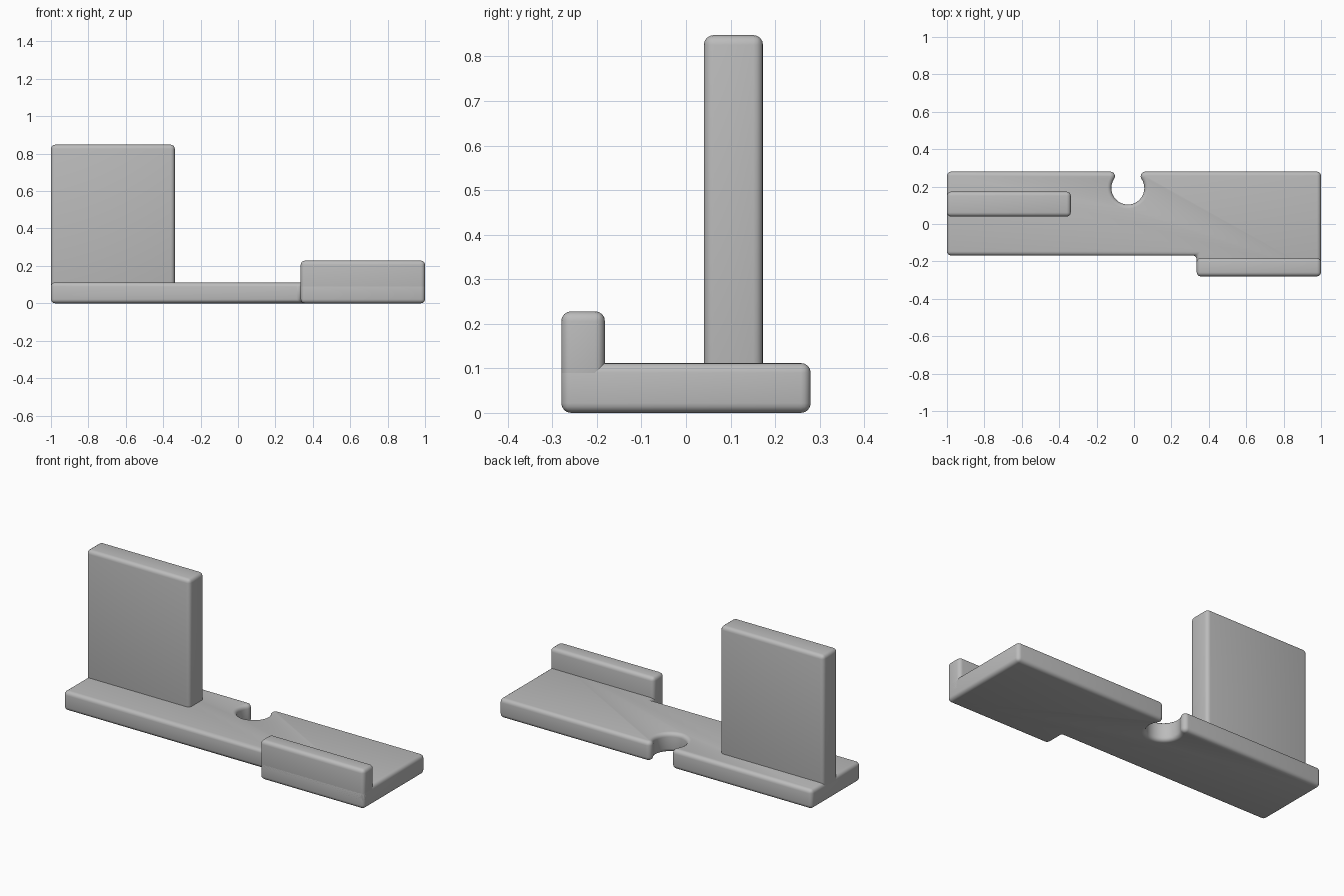
import bpy
import bmesh
from math import radians, sin, cos, sqrt, atan2, degrees

cube = bpy.data.objects.get("Cube")
if cube:
    bpy.data.objects.remove(cube, do_unlink=True)

grey = bpy.data.materials.new("plain_grey")
grey.use_nodes = True
colour = (0.5, 0.5, 0.5, 1)
grey.diffuse_color = colour
grey.node_tree.nodes["Principled BSDF"].inputs["Base Color"].default_value = colour


def arc(cx, cy, r, start, end, steps):
    """Points along an arc, angles in degrees."""
    angles = [radians(start + (end - start) * i / steps) for i in range(steps + 1)]
    return [(cx + r * cos(a), cy + r * sin(a)) for a in angles]


def slab(name, outline, z0, z1, radius=0.022):
    """Extrude a plan outline upward and round all of its sharp edges."""
    bm = bmesh.new()
    face = bm.faces.new([bm.verts.new((x, y, z0)) for x, y in outline])
    top = bmesh.ops.extrude_face_region(bm, geom=[face])
    verts = [v for v in top["geom"] if isinstance(v, bmesh.types.BMVert)]
    bmesh.ops.translate(bm, verts=verts, vec=(0, 0, z1 - z0))
    bmesh.ops.recalc_face_normals(bm, faces=bm.faces)
    mesh = bpy.data.meshes.new(name)
    bm.to_mesh(mesh)
    bm.free()
    mesh.materials.append(grey)
    obj = bpy.data.objects.new(name, mesh)
    bpy.context.collection.objects.link(obj)

    bevel = obj.modifiers.new("rounded_edges", 'BEVEL')
    bevel.width = radius
    bevel.segments = 4
    bevel.limit_method = 'ANGLE'
    bevel.angle_limit = radians(40)
    bevel.use_clamp_overlap = False

    bpy.ops.object.select_all(action='DESELECT')
    obj.select_set(True)
    bpy.context.view_layer.objects.active = obj
    bpy.ops.object.modifier_apply(modifier=bevel.name)
    bpy.ops.object.shade_smooth_by_angle(angle=radians(35))
    return obj


def rectangle(x0, x1, y0, y1):
    return [(x0, y0), (x1, y0), (x1, y1), (x0, y1)]


# Key sizes
back, front, step_front, step_x = 0.28, -0.168, -0.28, 0.335
base_top = 0.112

# Round notch in the back edge, with rounded lips tangent to the hole
hole_x, hole_y, hole_r, lip_r = -0.033, 0.192, 0.088, 0.025
lip_y = back - lip_r
reach = sqrt((hole_r + lip_r) ** 2 - (lip_y - hole_y) ** 2)
turn = degrees(atan2(lip_y - hole_y, reach))
notch = arc(hole_x + reach, lip_y, lip_r, 90, 180 + turn, 8)
notch += arc(hole_x, hole_y, hole_r, turn, -180 - turn, 36)[1:-1]
notch += arc(hole_x - reach, lip_y, lip_r, -turn, 90, 8)

# Base plate, stepping forward under the front lip
slab("base_plate",
     [(-1, front), (step_x, front), (step_x, step_front), (1, step_front), (1, back)]
     + notch + [(-1, back)], 0, base_top)

# Tall upright plate and low front lip, both rooted inside the base
slab("upright_plate", rectangle(-1, -0.338, 0.04, 0.173), 0.03, 0.848)
slab("front_lip", rectangle(step_x, 1, step_front, -0.182), 0.03, 0.228)
